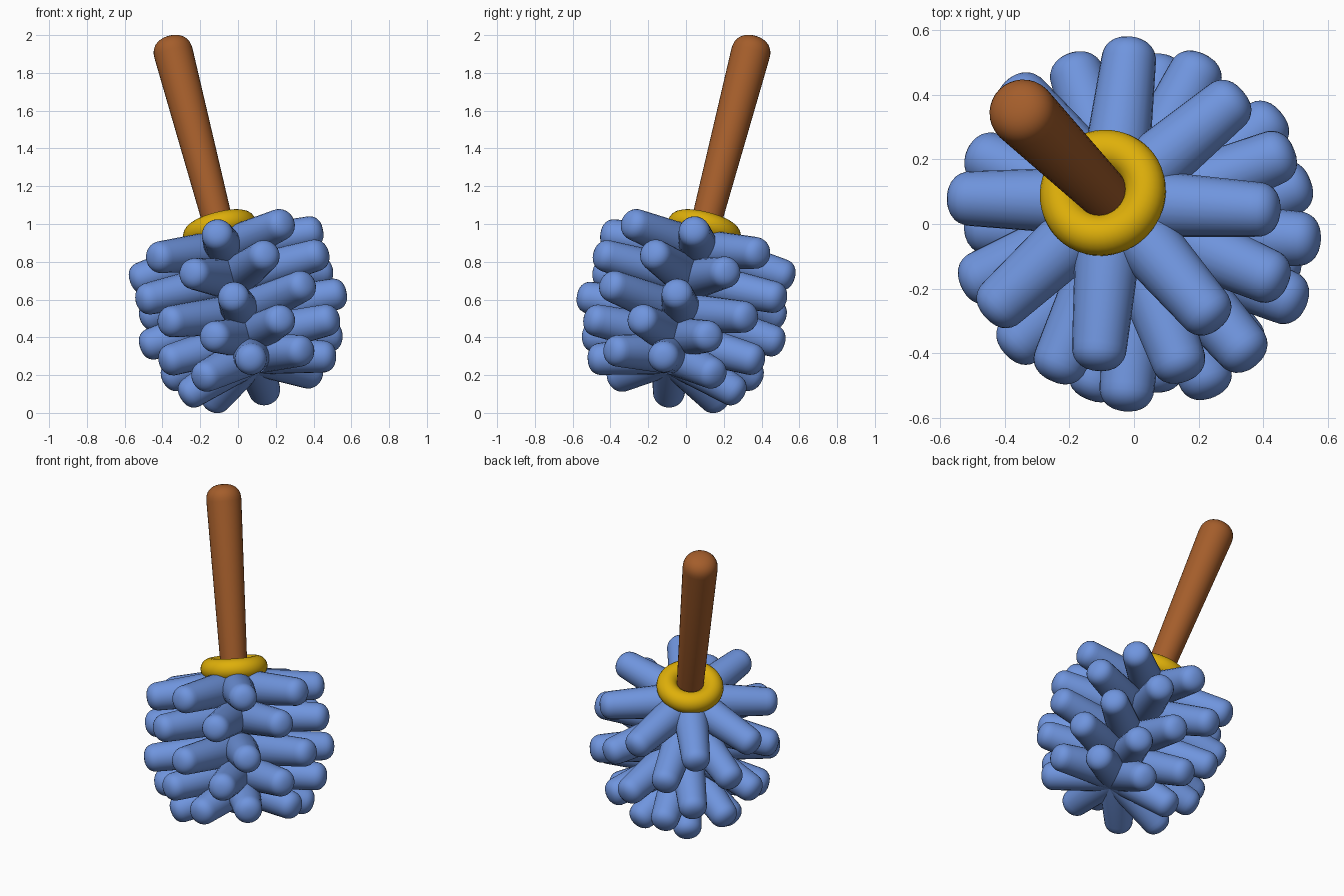
import bpy
import bmesh
from math import sin, cos, pi, radians
from mathutils import Vector, Matrix

cube = bpy.data.objects.get("Cube")
if cube:
    bpy.data.objects.remove(cube, do_unlink=True)


def make_material(name, color):
    mat = bpy.data.materials.new(name)
    mat.use_nodes = True
    mat.diffuse_color = (*color, 1)
    mat.node_tree.nodes["Principled BSDF"].inputs["Base Color"].default_value = (*color, 1)
    return mat


blue = make_material("soft blue", (0.16, 0.30, 0.73))
brown = make_material("wood brown", (0.37, 0.11, 0.024))
gold = make_material("golden yellow", (0.73, 0.43, 0.003))

# Shared leaning frame: local z runs along the handle, local x is the high side
axis = Vector((-0.262, 0.262, 1)).normalized()
side = Vector((1, 1, 0)).normalized()
FRAME = Matrix.Translation((0, 0, 0.6)) @ Matrix((side.cross(axis), side, axis)).transposed().to_4x4()


def add_rod(bm, start, end, r_start, r_end, sides=24, steps=7, squash=0.9, blunt=0.85):
    """Tapered rod from start to end with slightly blunt domes beyond both points."""
    start, end = Vector(start), Vector(end)
    length = (end - start).length
    turn = Matrix.Translation(start) @ (end - start).to_track_quat('Z', 'Y').to_matrix().to_4x4()
    dome = [(sin(pi / 2 * i / steps) ** blunt, cos(pi / 2 * i / steps) ** blunt)
            for i in range(1, steps)] + [(1, 0)]
    profile = [(r_start * w, -r_start * squash * h) for w, h in dome]
    profile += [(r_end * w, length + r_end * squash * h) for w, h in reversed(dome)]
    rings = [[bm.verts.new(turn @ Vector((r * cos(2 * pi * k / sides), r * sin(2 * pi * k / sides), z)))
              for k in range(sides)] for r, z in profile]
    for low, high in zip(rings, rings[1:]):
        for k in range(sides):
            n = (k + 1) % sides
            bm.faces.new((low[k], low[n], high[n], high[k]))
    poles = (bm.verts.new(turn @ Vector((0, 0, -r_start * squash))),
             bm.verts.new(turn @ Vector((0, 0, length + r_end * squash))))
    for k in range(sides):
        n = (k + 1) % sides
        bm.faces.new((rings[0][n], rings[0][k], poles[0]))
        bm.faces.new((rings[-1][k], rings[-1][n], poles[1]))


def finish(bm, name, mat):
    mesh = bpy.data.meshes.new(name)
    bm.to_mesh(mesh)
    bm.free()
    for poly in mesh.polygons:
        poly.use_smooth = True
    mesh.materials.append(mat)
    obj = bpy.data.objects.new(name, mesh)
    obj.matrix_world = FRAME
    bpy.context.collection.objects.link(obj)


# Handle
bm = bmesh.new()
add_rod(bm, (0, 0, 0.36), (0, 0, 1.39), 0.078, 0.104, sides=32, steps=9)
finish(bm, "handle", brown)

# Collar ring around the foot of the handle
bpy.ops.mesh.primitive_torus_add(major_radius=0.135, minor_radius=0.064,
                                 major_segments=48, minor_segments=20)
collar = bpy.context.object
collar.name = "collar_ring"
collar.matrix_world = FRAME @ Matrix.Translation((0, 0, 0.392))
collar.data.materials.append(gold)
bpy.ops.object.shade_smooth()

# Core that the strands grow from
bm = bmesh.new()
add_rod(bm, (0, 0, -0.26), (0, 0, 0.22), 0.15, 0.15)
finish(bm, "head_core", blue)

# Rows of strands: root height, tip height, tip distance, first angle
rows = [
    (0.28, 0.252, 0.453, -4),
    (0.11, 0.08, 0.484, 21),
    (-0.08, -0.11, 0.49, -4),
    (-0.22, -0.272, 0.447, 22),
    (-0.315, -0.42, 0.352, -4),
]
STRANDS = 8
for index, (root, tip, reach, phase) in enumerate(rows, 1):
    bm = bmesh.new()
    for k in range(STRANDS):
        a = radians(phase) + 2 * pi * k / STRANDS
        out = Vector((cos(a), sin(a), 0))
        add_rod(bm, out * 0.03 + Vector((0, 0, root)), out * reach + Vector((0, 0, tip)), 0.108, 0.085)
    finish(bm, f"strand_row_{index}", blue)
